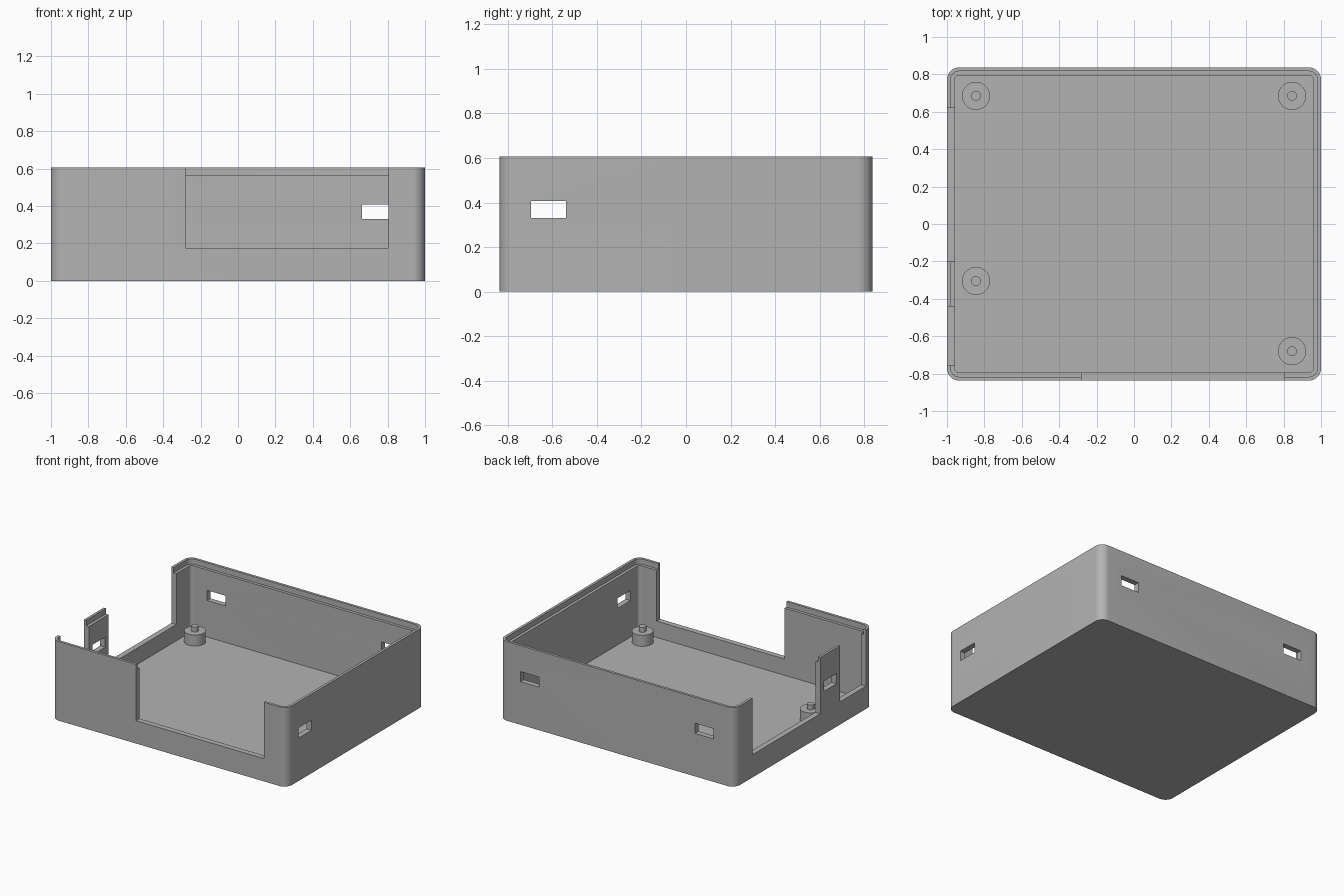
import bpy, bmesh, math
from mathutils import Matrix

if "Cube" in bpy.data.objects:
    bpy.data.objects.remove(bpy.data.objects["Cube"])

HX, HY, TOP = 1.0, 0.837, 0.607        # half sizes and height
WALL, LIP, FLOOR, LEDGE = 0.042, 0.02, 0.05, 0.565
RADIUS, SILL = 0.065, 0.175

grey = bpy.data.materials.new("plain grey")
grey.use_nodes = True
colour = (0.45, 0.45, 0.45, 1)
grey.diffuse_color = colour
next(n for n in grey.node_tree.nodes
     if n.type == "BSDF_PRINCIPLED").inputs["Base Color"].default_value = colour


def make_object(name, bm):
    bmesh.ops.recalc_face_normals(bm, faces=bm.faces)
    mesh = bpy.data.meshes.new(name)
    bm.to_mesh(mesh)
    bm.free()
    mesh.materials.append(grey)
    obj = bpy.data.objects.new(name, mesh)
    bpy.context.collection.objects.link(obj)
    return obj


def rounded_block(name, inset, z0, z1, segments=10):
    """Upright block with rounded vertical corners, inset from the outer wall."""
    bm = bmesh.new()
    r = RADIUS - inset
    verts = []
    for corner, (sx, sy) in enumerate([(1, 1), (-1, 1), (-1, -1), (1, -1)]):
        for i in range(segments + 1):
            a = math.pi / 2 * (corner + i / segments)
            verts.append(bm.verts.new((sx * (HX - RADIUS) + r * math.cos(a),
                                       sy * (HY - RADIUS) + r * math.sin(a), z0)))
    base = bm.faces.new(verts)
    ext = bmesh.ops.extrude_face_region(bm, geom=[base])
    for v in ext["geom"]:
        if isinstance(v, bmesh.types.BMVert):
            v.co.z = z1
    return make_object(name, bm)


def box(name, xs, ys, zs):
    bm = bmesh.new()
    bmesh.ops.create_cube(bm, size=1)
    for v in bm.verts:
        for axis, span in enumerate((xs, ys, zs)):
            v.co[axis] = span[0] if v.co[axis] < 0 else span[1]
    return make_object(name, bm)


def cut(target, cutter):
    """Subtract the cutter for good, then discard it."""
    cutter.hide_render = True
    mod = target.modifiers.new("cut", "BOOLEAN")
    mod.operation = "DIFFERENCE"
    mod.solver = "EXACT"
    mod.object = cutter
    graph = bpy.context.evaluated_depsgraph_get()
    mesh = bpy.data.meshes.new_from_object(target.evaluated_get(graph))
    target.modifiers.clear()
    target.data = mesh
    bpy.data.objects.remove(cutter)


def smooth(obj):
    bpy.ops.object.select_all(action="DESELECT")
    obj.select_set(True)
    bpy.context.view_layer.objects.active = obj
    bpy.ops.object.shade_smooth_by_angle(angle=math.radians(30))


# Hollow tray with a stepped rim
tray = rounded_block("enclosure_tray", 0, 0, TOP)
cut(tray, rounded_block("cavity", WALL, FLOOR, TOP + 0.1))
cut(tray, rounded_block("rim_step", LIP, LEDGE, TOP + 0.2))

# Open notches: one in the front wall, two in the right wall
UP = (SILL, TOP + 0.1)
SIDE = (-HX - 0.1, -HX + 0.08)
cut(tray, box("front_notch", (-0.28, 0.805), (-HY - 0.1, -HY + 0.08), UP))
cut(tray, box("side_notch_long", SIDE, (-0.2, 0.62), UP))
cut(tray, box("side_notch_short", SIDE, (-0.755, -0.44), UP))

# Snap-fit slots through the walls
HALF, SLOT_Z = 0.078, (0.33, 0.408)
for x in (-0.74, 0.74):
    cut(tray, box("back_slot", (x - HALF, x + HALF), (HY - 0.08, HY + 0.1), SLOT_Z))
for side, y in ((1, -0.617), (-1, -0.32)):
    xs = sorted((side * (HX - 0.08), side * (HX + 0.1)))
    cut(tray, box("side_slot", xs, (y - HALF, y + HALF), SLOT_Z))
smooth(tray)


# Board standoffs with locating pins
def cylinder(name, x, y, radius, z0, z1):
    bm = bmesh.new()
    bmesh.ops.create_cone(bm, cap_ends=True, segments=40, radius1=radius,
                          radius2=radius, depth=z1 - z0,
                          matrix=Matrix.Translation((x, y, (z0 + z1) / 2)))
    smooth(make_object(name, bm))


for label, x, y in (("back_left", 0.845, 0.685), ("back_right", -0.845, 0.685),
                    ("front_left", 0.845, -0.68), ("front_right", -0.845, -0.305)):
    cylinder("standoff_" + label, x, y, 0.075, FLOOR - 0.01, 0.135)
    cylinder("pin_" + label, x, y, 0.026, 0.125, 0.172)
